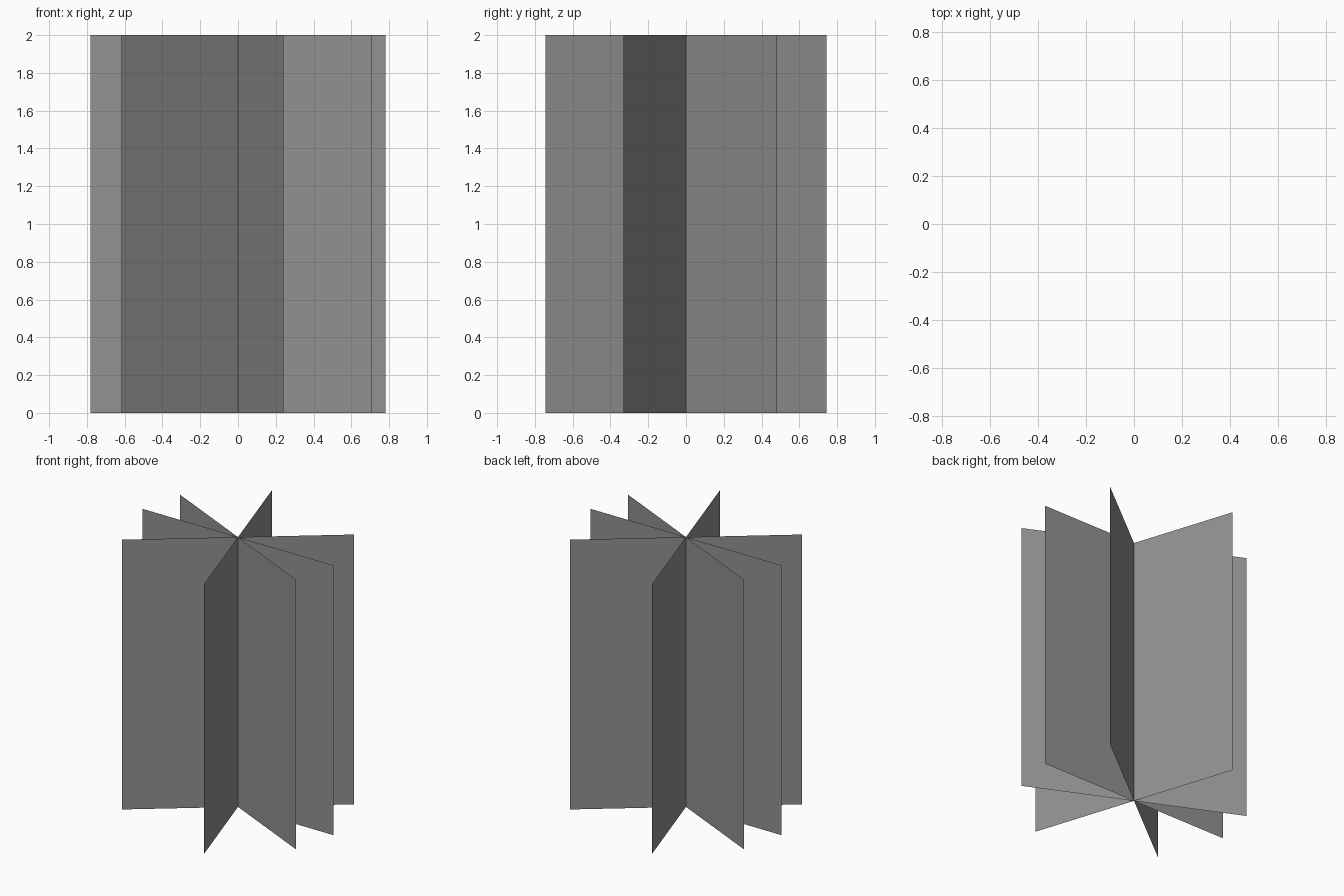
import bpy
import math

if "Cube" in bpy.data.objects:
    bpy.data.objects.remove(bpy.data.objects["Cube"])

HALF_WIDTH = 0.782
HEIGHT = 2.0

# Dark grey shared by every card
grey = bpy.data.materials.new("dark_grey")
grey.diffuse_color = (0.29, 0.29, 0.29, 1)
grey.use_nodes = True
grey.node_tree.nodes["Principled BSDF"].inputs["Base Color"].default_value = grey.diffuse_color


def upright_card(name, angle):
    """Single flat card standing on the ground, turned about the z axis."""
    w = HALF_WIDTH
    mesh = bpy.data.meshes.new(name)
    mesh.from_pydata([(-w, 0, 0), (w, 0, 0), (w, 0, HEIGHT), (-w, 0, HEIGHT)],
                     [], [(0, 1, 2, 3)])
    mesh.materials.append(grey)
    card = bpy.data.objects.new(name, mesh)
    card.rotation_euler.z = math.radians(angle)
    bpy.context.collection.objects.link(card)


# Four crossed foliage cards sharing the central axis
for number, angle in enumerate((0, 38, -25, -72), 1):
    upright_card(f"crossed_card_{number}", angle)
